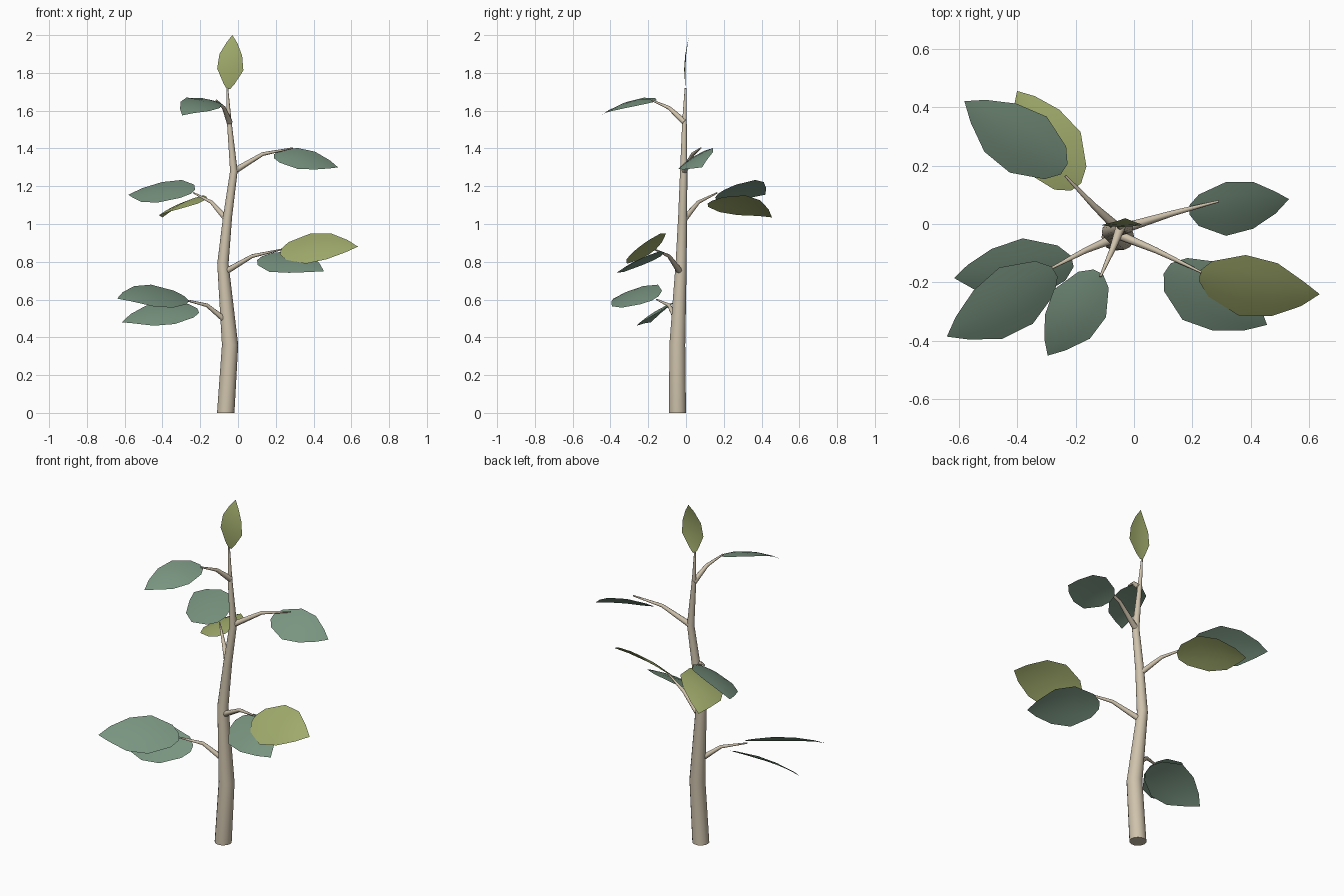
import bpy, bmesh, math
from mathutils import Vector

if "Cube" in bpy.data.objects:
    bpy.data.objects.remove(bpy.data.objects["Cube"])


def material(name, rgb):
    m = bpy.data.materials.new(name)
    m.use_nodes = True
    m.diffuse_color = (*rgb, 1)
    bsdf = next(n for n in m.node_tree.nodes if n.type == 'BSDF_PRINCIPLED')
    bsdf.inputs["Base Color"].default_value = (*rgb, 1)
    bsdf.inputs["Roughness"].default_value = 0.8
    return m


BARK = material("pale bark", (0.62, 0.54, 0.41))
GREEN = material("grey green leaf", (0.19, 0.295, 0.215))
LIME = material("young yellow green leaf", (0.355, 0.41, 0.15))


def finish(bm, name, mat, angle):
    me = bpy.data.meshes.new(name)
    bm.to_mesh(me)
    bm.free()
    me.materials.append(mat)
    ob = bpy.data.objects.new(name, me)
    bpy.context.collection.objects.link(ob)
    bpy.ops.object.select_all(action='DESELECT')
    ob.select_set(True)
    bpy.context.view_layer.objects.active = ob
    bpy.ops.object.shade_smooth_by_angle(angle=math.radians(angle))
    return ob


def tube(name, path, sides, level=False):
    """Tapered tube through (x, y, z, radius) points, capped at both ends."""
    bm = bmesh.new()
    pts = [Vector(p[:3]) for p in path]
    rings = []
    for i, p in enumerate(pts):
        d = pts[min(i + 1, len(pts) - 1)] - pts[max(i - 1, 0)]
        d = Vector((0, 0, 1)) if level else d.normalized()
        u = Vector((0, 1, 0)).cross(d) if level else Vector((0, 0, 1)).cross(d)
        u.normalize()
        v = d.cross(u)
        r = path[i][3]
        rings.append([bm.verts.new(p + r * (u * math.cos(a) + v * math.sin(a)))
                      for a in (2 * math.pi * k / sides for k in range(sides))])
    for a, b in zip(rings, rings[1:]):
        for k in range(sides):
            n = (k + 1) % sides
            bm.faces.new((a[k], a[n], b[n], b[k]))
    bm.faces.new(rings[0][::-1])
    bm.faces.new(rings[-1])
    return finish(bm, name, BARK, 50)


# Leaf outline: fraction along the midrib, left width, right width
OUTLINE = [(0.0, 0.16, 0.20), (0.09, 0.54, 0.62), (0.36, 0.95, 1.04),
           (0.63, 0.86, 0.86), (0.86, 0.38, 0.42), (1.0, 0.0, 0.0)]


def leaf(name, mat, base, tip, half, roll, arch, up=(0, 0, 1), base_w=1.0):
    """Thin curved blade from base to tip, rolled about its midrib."""
    base, tip = Vector(base), Vector(tip)
    axis = (tip - base).normalized()
    left = Vector(up).cross(axis).normalized()
    normal = axis.cross(left)
    c, s = math.cos(math.radians(roll)), math.sin(math.radians(roll))
    side, normal = left * c + normal * s, normal * c - left * s
    bm = bmesh.new()
    rows = []
    for i, (t, wl, wr) in enumerate(OUTLINE):
        p = base.lerp(tip, t) + normal * arch * 4 * t * (1 - t)
        if t == 1:
            rows.append([bm.verts.new(p)])
            continue
        k = half * (base_w if i < 2 else 1)
        row = []
        for w in (wl, wl / 2, 0, -wr / 2, -wr):
            row.append(bm.verts.new(p + side * w * k - normal * 0.09 * k * w * w))
        rows.append(row)
    for a, b in zip(rows, rows[1:]):
        for j in range(4):
            if len(b) == 1:
                bm.faces.new((a[j], b[0], a[j + 1]))
            else:
                bm.faces.new((a[j], b[j], b[j + 1], a[j + 1]))
    bmesh.ops.recalc_face_normals(bm, faces=bm.faces)
    if sum((f.normal for f in bm.faces), Vector()).dot(normal) < 0:
        bmesh.ops.reverse_faces(bm, faces=bm.faces)
    return finish(bm, name, mat, 60)


# Trunk
tube("trunk", [(-0.065, -0.045, 0, 0.046), (-0.042, -0.046, 0.36, 0.043),
               (-0.08, -0.026, 0.79, 0.030), (-0.055, -0.018, 1.04, 0.024),
               (-0.022, -0.012, 1.28, 0.020), (-0.047, -0.008, 1.55, 0.012),
               (-0.057, -0.002, 1.72, 0.005)], 14, level=True)

# Branches: root, elbow and tip
BRANCHES = {
    "lower_right_branch": [(-0.06, -0.045, 0.485), (-0.165, -0.09, 0.57), (-0.29, -0.155, 0.60)],
    "lower_left_branch": [(-0.07, -0.03, 0.745), (0.075, -0.09, 0.83), (0.23, -0.165, 0.865)],
    "back_right_branch": [(-0.06, -0.01, 1.025), (-0.14, 0.065, 1.115), (-0.235, 0.165, 1.165)],
    "upper_left_branch": [(-0.02, -0.01, 1.28), (0.13, 0.036, 1.37), (0.29, 0.078, 1.402)],
    "upper_front_branch": [(-0.045, -0.008, 1.54), (-0.075, -0.09, 1.615), (-0.115, -0.18, 1.655)],
}
for name, (a, b, c) in BRANCHES.items():
    tube(name, [(*a, 0.017), (*b, 0.010), (*c, 0.004)], 8)

# Leaves: name, colour, base, tip, half width, roll, arch
LEAVES = [
    ("lower_right_top_leaf", GREEN, (-0.27, -0.165, 0.605), (-0.64, -0.385, 0.605), 0.128, -29, 0.025),
    ("lower_right_under_leaf", GREEN, (-0.21, -0.13, 0.54), (-0.615, -0.185, 0.48), 0.122, -31, 0.025),
    ("lower_left_top_leaf", LIME, (0.225, -0.175, 0.855), (0.635, -0.24, 0.88), 0.132, 37, 0.025),
    ("lower_left_under_leaf", GREEN, (0.115, -0.15, 0.82), (0.455, -0.345, 0.75), 0.132, 25, 0.025),
    ("back_right_top_leaf", GREEN, (-0.24, 0.185, 1.17), (-0.58, 0.42, 1.155), 0.130, -28, 0.02),
    ("back_right_under_leaf", LIME, (-0.20, 0.125, 1.115), (-0.40, 0.455, 1.035), 0.125, -22, 0.035),
    ("upper_left_leaf", GREEN, (0.19, 0.05, 1.36), (0.53, 0.085, 1.30), 0.108, 31, 0.025),
    ("upper_front_leaf", GREEN, (-0.12, -0.165, 1.65), (-0.295, -0.45, 1.575), 0.105, -16, 0.03),
]
for args in LEAVES:
    leaf(*args)

# Upright leaf at the top of the trunk
leaf("top_leaf", LIME, (-0.052, -0.001, 1.715), (-0.03, 0.02, 2.0), 0.070, 0, 0.018,
     up=(0, -1, 0), base_w=0.7)
